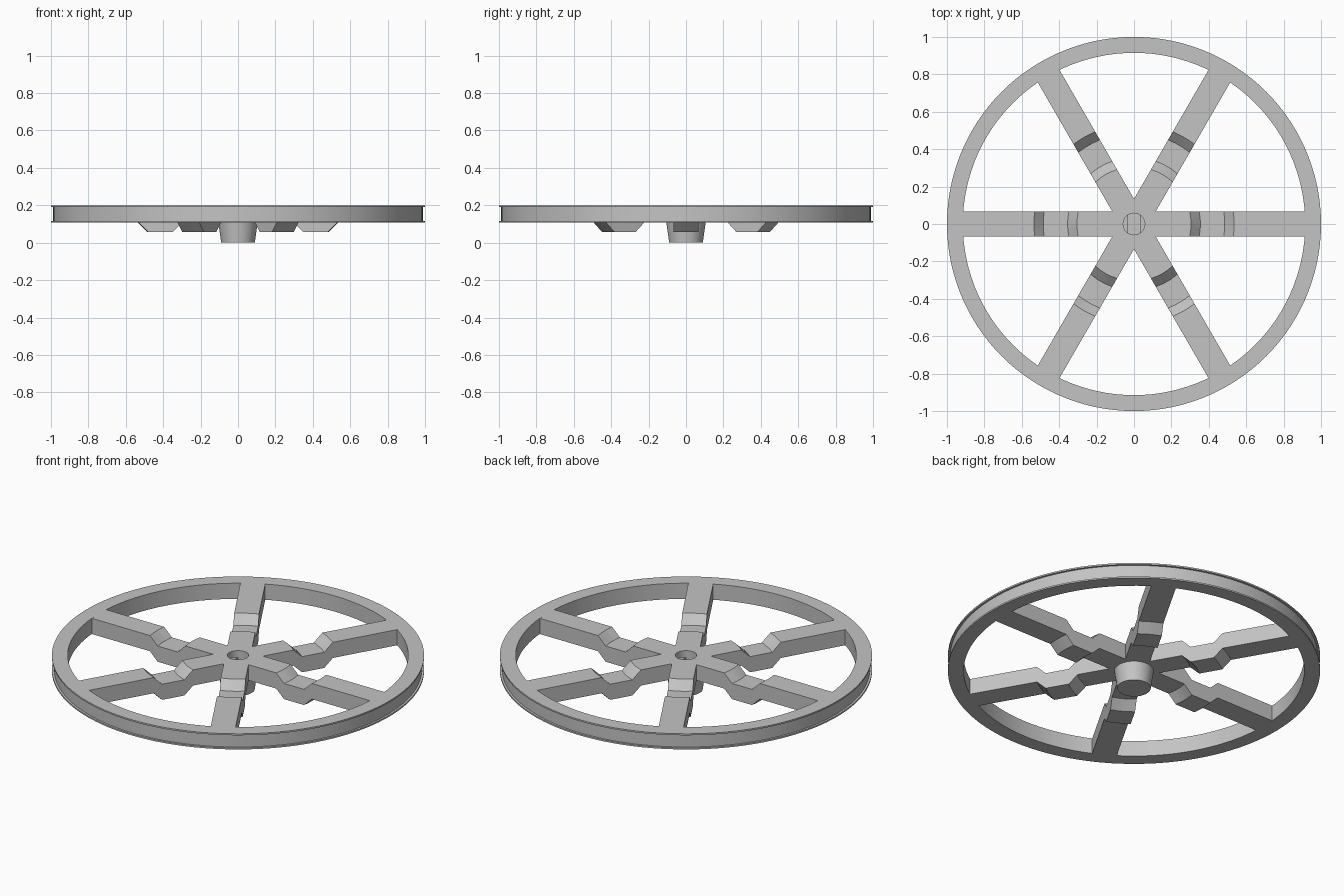
import bpy, bmesh, math

if "Cube" in bpy.data.objects:
    bpy.data.objects.remove(bpy.data.objects["Cube"])

BOTTOM, TOP = 0.107, 0.2      # rim and spoke heights
INNER = 0.915                 # inside radius of the rim
BORE = 0.058                  # shaft hole radius
HALF = 0.067                  # half width of a spoke
DIP = 0.049                   # drop of the spoke offset

grey = bpy.data.materials.new("light_grey")
grey.use_nodes = True
grey.diffuse_color = (0.55, 0.55, 0.55, 1)
grey.node_tree.nodes["Principled BSDF"].inputs["Base Color"].default_value = (0.55, 0.55, 0.55, 1)


def finish(name, bm):
    """Turn a bmesh into a shaded object."""
    bmesh.ops.remove_doubles(bm, verts=bm.verts, dist=1e-5)
    bmesh.ops.recalc_face_normals(bm, faces=bm.faces)
    mesh = bpy.data.meshes.new(name)
    bm.to_mesh(mesh)
    bm.free()
    mesh.materials.append(grey)
    obj = bpy.data.objects.new(name, mesh)
    bpy.context.collection.objects.link(obj)
    bpy.ops.object.select_all(action='DESELECT')
    obj.select_set(True)
    bpy.context.view_layer.objects.active = obj
    bpy.ops.object.shade_smooth_by_angle(angle=math.radians(30))
    return obj


def lathe(name, profile, steps):
    """Spin a profile of (radius, height) about z."""
    bm = bmesh.new()
    verts = [bm.verts.new((r, 0, z)) for r, z in profile]
    edges = [bm.edges.new(pair) for pair in zip(verts, verts[1:])]
    bmesh.ops.spin(bm, geom=verts + edges, cent=(0, 0, 0), axis=(0, 0, 1),
                   angle=math.tau, steps=steps, use_merge=True)
    return finish(name, bm)


# Rim with a shallow tyre groove between two thin lips
LIP, GROOVE = 0.009, 0.988
lathe("rim", [(INNER, BOTTOM), (1, BOTTOM), (1, BOTTOM + LIP), (GROOVE, BOTTOM + LIP),
              (GROOVE, TOP - LIP), (1, TOP - LIP), (1, TOP), (INNER, TOP), (INNER, BOTTOM)], 120)

# Tapered hub with a blind bore
lathe("hub", [(0, 0), (0.09, 0), (0.105, BOTTOM), (BORE, BOTTOM), (BORE, 0.03), (0, 0.03)], 48)

# Flats on both sides of the bore that leave a slot for the shaft
for name, turn in (("left_bore_flat", 0), ("right_bore_flat", math.pi)):
    bm = bmesh.new()
    span = math.acos(0.032 / BORE)
    angles = [turn + span * (i / 6 - 1) for i in range(13)]
    face = bm.faces.new([bm.verts.new((BORE * math.cos(a), BORE * math.sin(a), 0.03)) for a in angles])
    solid = bmesh.ops.extrude_face_region(bm, geom=[face])["geom"]
    bmesh.ops.translate(bm, verts=[v for v in solid if isinstance(v, bmesh.types.BMVert)], vec=(0, 0, 0.13))
    finish(name, bm)

# Six cranked spokes, mitred together round the bore
STATIONS = [(0, 0), (0.305, 0), (0.355, DIP), (0.485, DIP), (0.535, 0), (INNER, 0)]
ACROSS = [-HALF, -BORE / 2, -BORE / 4, 0, BORE / 4, BORE / 2, HALF]
bm = bmesh.new()
for k in range(6):
    c, s = math.cos(k * math.pi / 3), math.sin(k * math.pi / 3)

    def point(radius, v, z):
        inner = max(abs(v) * math.sqrt(3), math.sqrt(max(BORE ** 2 - v * v, 0)))
        u = math.sqrt(radius ** 2 - v * v) if radius else inner
        return bm.verts.new((u * c - v * s, u * s + v * c, z))

    upper = [[point(r, v, TOP - d) for v in ACROSS] for r, d in STATIONS]
    lower = [[point(r, v, BOTTOM - d) for v in ACROSS] for r, d in STATIONS]
    for i in range(len(STATIONS) - 1):
        for rows in (upper, lower):
            a, b = rows[i], rows[i + 1]
            for j in range(len(ACROSS) - 1):
                bm.faces.new((a[j], b[j], b[j + 1], a[j + 1]))
        for j in (0, -1):
            bm.faces.new((upper[i][j], upper[i + 1][j], lower[i + 1][j], lower[i][j]))
    # bore wall, and the end buried against the rim
    for j in range(1, len(ACROSS) - 2):
        bm.faces.new((upper[0][j], upper[0][j + 1], lower[0][j + 1], lower[0][j]))
    for j in range(len(ACROSS) - 1):
        bm.faces.new((upper[-1][j], upper[-1][j + 1], lower[-1][j + 1], lower[-1][j]))
finish("spokes", bm)
